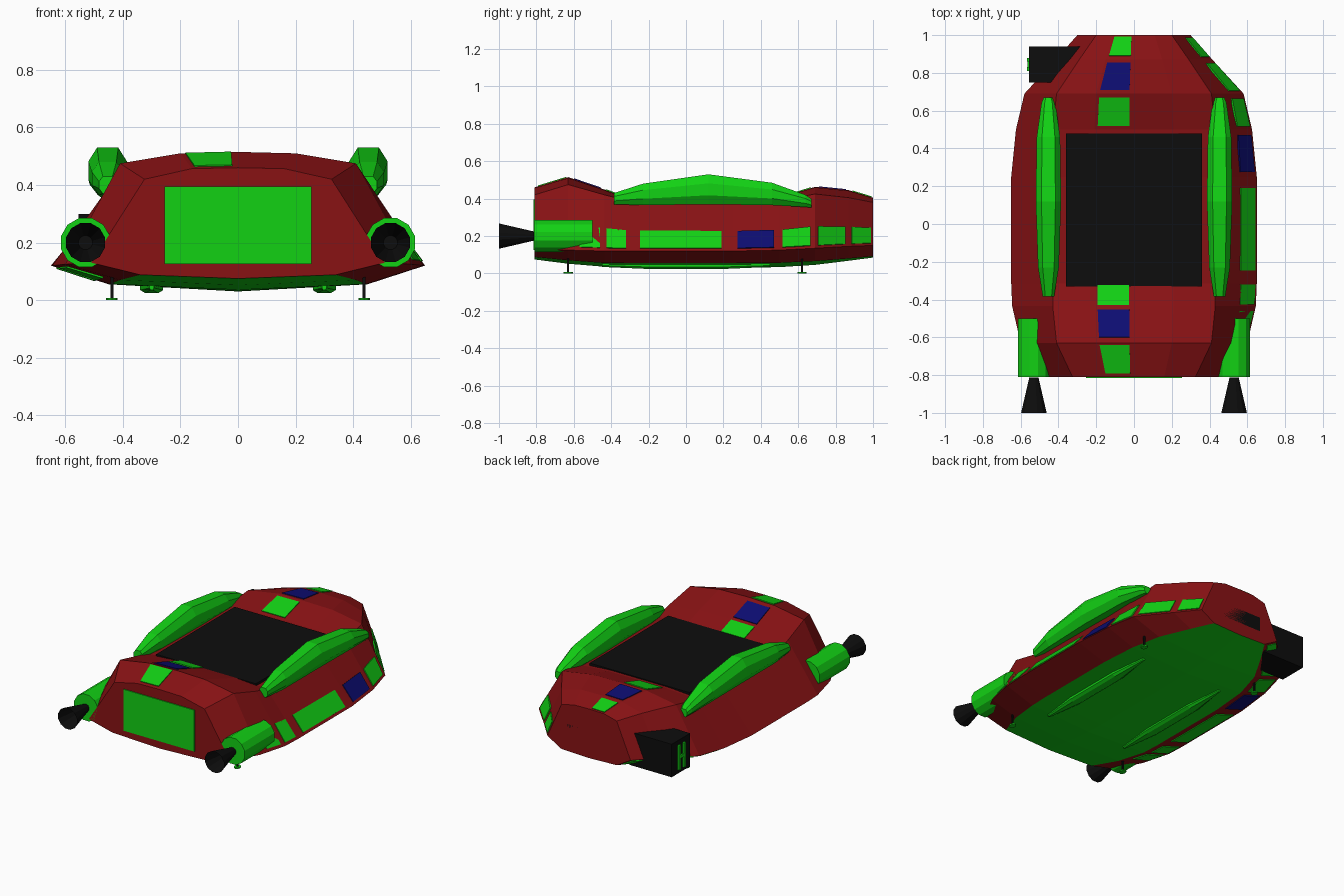
import bpy, math
from mathutils import Vector

if "Cube" in bpy.data.objects:
    bpy.data.objects.remove(bpy.data.objects["Cube"])


def material(name, rgb):
    m = bpy.data.materials.new(name)
    m.diffuse_color = (*rgb, 1)
    m.use_nodes = True
    m.node_tree.nodes["Principled BSDF"].inputs["Base Color"].default_value = m.diffuse_color
    return m


RED = material("red", (0.25, 0.006, 0.007))
GREEN = material("green", (0.006, 0.64, 0.007))
BLUE = material("blue", (0.004, 0.004, 0.17))
BLACK = material("black", (0.004, 0.004, 0.004))


def make(name, verts, faces, *mats):
    me = bpy.data.meshes.new(name)
    me.from_pydata([tuple(v) for v in verts], [], faces)
    for m in mats:
        me.materials.append(m)
    ob = bpy.data.objects.new(name, me)
    bpy.context.collection.objects.link(ob)
    return ob


def loft(name, rings, *mats, caps=(True, True)):
    """Skin a list of equal-length point rings."""
    n = len(rings[0])
    faces = [(r * n + i, r * n + (i + 1) % n, (r + 1) * n + (i + 1) % n, (r + 1) * n + i)
             for r in range(len(rings) - 1) for i in range(n)]
    if caps[0]:
        faces.append(tuple(range(n))[::-1])
    if caps[1]:
        faces.append(tuple(range((len(rings) - 1) * n, len(rings) * n)))
    return make(name, [p for r in rings for p in r], faces, *mats)


def box(name, lo, hi, mat):
    (x0, y0, z0), (x1, y1, z1) = lo, hi
    return loft(name, [[(x0, y0, z), (x1, y0, z), (x1, y1, z), (x0, y1, z)] for z in (z0, z1)], mat)


def circle(cx, cz, y, r, n=12):
    a = [2 * math.pi * (i + 0.5) / n for i in range(n)]
    return [(cx + r * math.sin(t), y, cz + r * math.cos(t)) for t in a]


# Hull stations: y, then half profile from top centre down to keel (x, z)
STATIONS = [
    (-0.81, [(0, .46), (.16, .457), (.325, .42), (.51, .13), (.34, .088), (0, .075)]),
    (-0.63, [(0, .515), (.20, .51), (.41, .475), (.60, .125), (.41, .07), (0, .052)]),
    (-0.435, [(0, .448), (.21, .445), (.43, .42), (.645, .12), (.445, .056), (0, .036)]),
    (-0.315, [(0, .405), (.21, .405), (.43, .39), (.65, .12), (.45, .055), (0, .032)]),
    (0.25, [(0, .39), (.21, .39), (.43, .38), (.65, .12), (.45, .055), (0, .03)]),
    (0.50, [(0, .405), (.21, .405), (.43, .39), (.625, .125), (.43, .057), (0, .034)]),
    (0.69, [(0, .463), (.20, .46), (.41, .425), (.58, .135), (.38, .066), (0, .046)]),
    (0.87, [(0, .445), (.15, .442), (.29, .405), (.415, .145), (.28, .08), (0, .068)]),
    (1.00, [(0, .405), (.11, .403), (.20, .38), (.30, .15), (.20, .092), (0, .085)]),
]
rings = []
for y, half in STATIONS:
    full = half + [(-x, z) for x, z in half[-2:0:-1]]
    rings.append([(x, y, z) for x, z in full])
hull = loft("hull", rings, RED, GREEN)
for k, poly in enumerate(hull.data.polygons):
    if k < 80 + 0 and k % 10 in (4, 5):      # belly strips
        poly.material_index = 1


def hull_point(y, strip, s, side):
    """Point on the hull strip between profile points strip and strip+1."""
    for (ya, a), (yb, b) in zip(STATIONS, STATIONS[1:]):
        if ya <= y <= yb:
            t = (y - ya) / (yb - ya)
            p, q = (Vector(a[i]).lerp(Vector(b[i]), t) for i in (strip, strip + 1))
            x, z = p.lerp(q, s)
            return Vector((side * x, y, z))


def panel(name, y0, y1, strip, s0, s1, side, mat):
    q = [hull_point(y, strip, s, side) for y, s in ((y0, s0), (y1, s0), (y1, s1), (y0, s1))]
    nrm = (q[2] - q[0]).cross(q[3] - q[1]).normalized()
    if nrm.dot(sum(q, Vector()) / 4 - Vector((0, q[0].y, .22))) < 0:
        nrm = -nrm
    loft(name, [[p + nrm * d for p in q] for d in (-.006, .005)], mat)


# Stripe panels: right flank, left lower chine, and roof
FLANK = [(-.57, -.46, GREEN), (-.425, -.32, GREEN), (-.245, .19, GREEN), (.275, .47, BLUE),
         (.515, .665, GREEN), (.705, .85, GREEN), (.885, .985, GREEN)]
for i, (a, b, m) in enumerate(FLANK):
    panel(f"flank_panel_{i}", a, b, 2, .6, .95, 1, m)
    panel(f"chine_panel_{i}", a, b, 3, .1, .75, -1, m)
ROOF = [(-.79, -.64, GREEN), (-.60, -.455, BLUE), (-.43, -.325, GREEN),
        (.52, .67, GREEN), (.71, .855, BLUE), (.89, .99, GREEN)]
for i, (a, b, m) in enumerate(ROOF):
    for c, d in ([(a, b)] if not a < -.435 < b else [(a, -.435), (-.435, b)]):
        panel(f"roof_panel_{i}", c, d, 0, .12, .92, -1, m)

# Bay cover, hatch at the front end, window at the far end
box("bay_cover", (-.36, -.33, .375), (.36, .48, .41), BLACK)
box("hatch", (-.255, -.816, .125), (.255, -.80, .395), GREEN)
box("end_window", (-.165, .99, .17), (.165, 1.0, .265), BLACK)

# Side equipment box with a small rack
box("equipment_box", (-.555, .75, .085), (-.25, .94, .30), BLACK)
box("rack_plate", (-.567, .81, .11), (-.55, .83, .27), GREEN)
box("rack_plate_2", (-.567, .86, .11), (-.55, .88, .27), GREEN)
box("rack_bar", (-.565, .81, .18), (-.55, .88, .20), GREEN)


def pod(name, cx, sections, mat):
    """Chamfered eight-sided body along y from (y, half width, z low, z high)."""
    out = []
    for y, w, lo, hi in sections:
        c, h = w * .55, (hi - lo) * .3
        out.append([(cx + x, y, z) for x, z in (
            (-c, hi), (c, hi), (w, hi - h), (w, lo + h), (c, lo), (-c, lo), (-w, lo + h), (-w, hi - h))])
    return loft(name, out, mat)


POD = [(-.385, .03, .37, .43), (-.23, .055, .365, .48), (.12, .067, .37, .53),
       (.46, .062, .365, .485), (.64, .037, .355, .42), (.67, .025, .352, .40)]
SKID = [(-.45, .008, .035, .06), (-.2, .04, .024, .06), (.2, .04, .024, .06), (.45, .008, .035, .06)]
for side, tag in ((-1, "left"), (1, "right")):
    # Roof pods and belly skids
    pod(f"{tag}_pod", side * .453, POD, GREEN)
    pod(f"{tag}_skid", side * .30, SKID, GREEN)
    # Engines with open nozzles
    ex = side * .53
    loft(f"{tag}_engine", [circle(ex, .20, y, .088) for y in (-.81, -.50)], GREEN)
    loft(f"{tag}_nozzle", [circle(ex, .20, -1.0, .07), circle(ex, .20, -.812, .025)],
         BLACK, caps=(False, True))
    # Landing legs
    for y in (-.63, .62):
        lx = side * .438
        box(f"{tag}_leg", (lx - .005, y - .005, .008), (lx + .005, y + .005, .12), BLACK)
        loft(f"{tag}_foot", [[(lx + .02 * math.cos(i * math.pi / 4), y + .025 * math.sin(i * math.pi / 4), z)
                              for i in range(8)] for z in (0, .008)], GREEN)

# Consistent outward normals
import bmesh
for ob in bpy.context.collection.objects:
    bm = bmesh.new()
    bm.from_mesh(ob.data)
    bmesh.ops.recalc_face_normals(bm, faces=bm.faces)
    bm.to_mesh(ob.data)
    bm.free()
